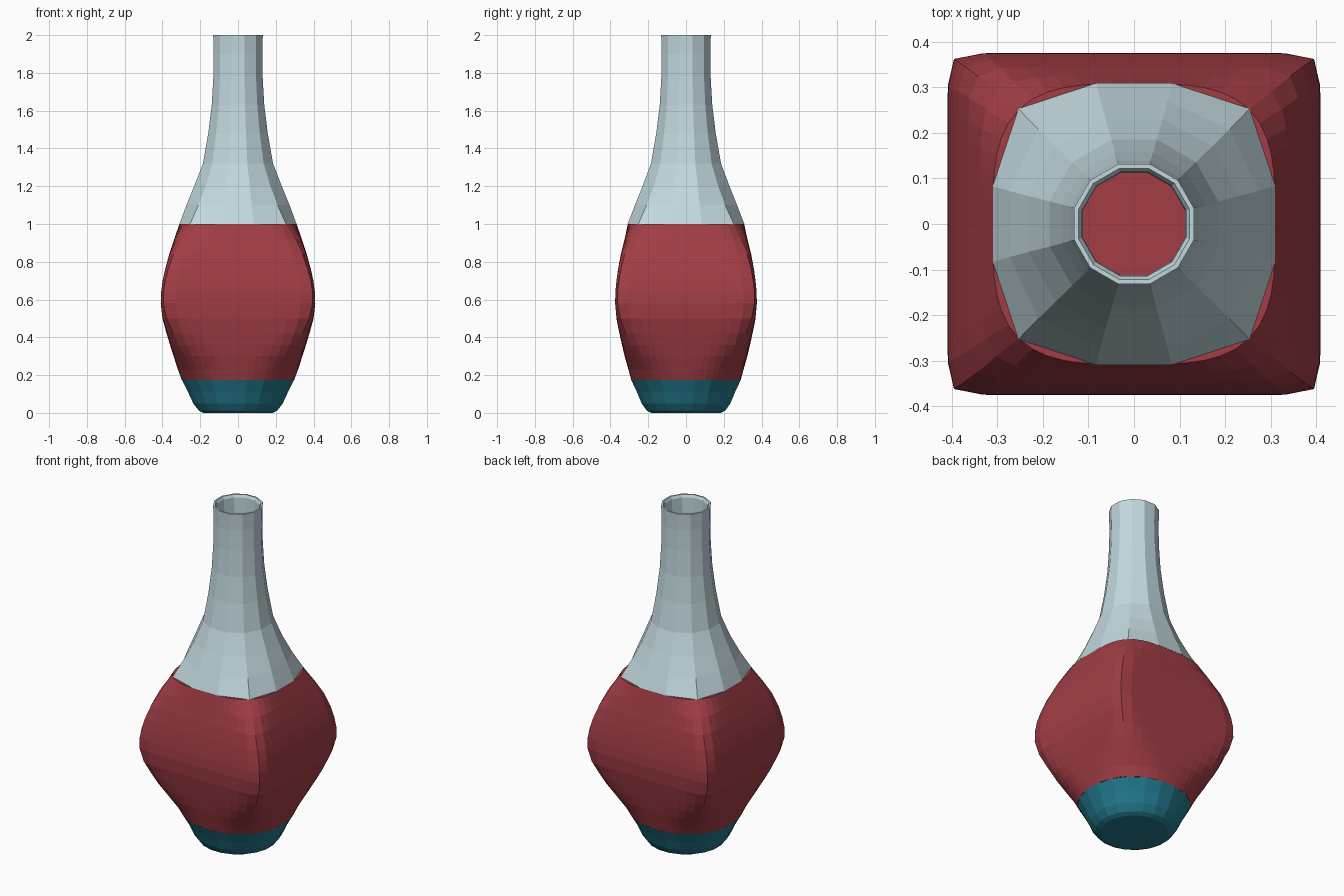
import bpy, bmesh, math

if "Cube" in bpy.data.objects:
    bpy.data.objects.remove(bpy.data.objects["Cube"])


def material(name, rgb):
    m = bpy.data.materials.new(name)
    m.diffuse_color = (*rgb, 1.0)
    m.use_nodes = True
    m.node_tree.nodes["Principled BSDF"].inputs["Base Color"].default_value = m.diffuse_color
    return m


PALE = material("pale blue grey", (0.54, 0.69, 0.73))
RED = material("brick red", (0.36, 0.047, 0.06))
TEAL = material("deep teal", (0.016, 0.19, 0.26))


def loft(name, rings, sides, mat, cap_first=False, cap_last=False):
    """Skin superellipse rings: (z, half width x, half width y, squareness)."""
    bm = bmesh.new()
    loops = []
    for z, a, b, n in rings:
        loop = []
        for i in range(sides):
            t = 2 * math.pi * (i + 0.5) / sides
            c, s = math.cos(t), math.sin(t)
            r = (abs(c) ** n + abs(s) ** n) ** (-1 / n)
            loop.append(bm.verts.new((a * r * c, b * r * s, z)))
        loops.append(loop)
    for lo, hi in zip(loops, loops[1:]):
        for i in range(sides):
            j = (i + 1) % sides
            bm.faces.new((lo[i], lo[j], hi[j], hi[i]))
    if cap_first:
        bm.faces.new(loops[0][::-1])
    if cap_last:
        bm.faces.new(loops[-1])
    mesh = bpy.data.meshes.new(name)
    bm.to_mesh(mesh)
    bm.free()
    mesh.materials.append(mat)
    ob = bpy.data.objects.new(name, mesh)
    bpy.context.collection.objects.link(ob)
    return ob


# Rounded foot
loft("foot", [
    (0.0, 0.185, 0.185, 2), (0.012, 0.21, 0.21, 2), (0.05, 0.24, 0.238, 2),
    (0.11, 0.268, 0.263, 2), (0.175, 0.30, 0.293, 2.15),
], 20, TEAL, cap_first=True)

# Square bulging body, then its inner wall down to the inside floor
outer = [
    (0.175, 0.298, 0.29, 2.2), (0.23, 0.318, 0.305, 2.5), (0.30, 0.341, 0.325, 3.5),
    (0.36, 0.36, 0.339, 5), (0.42, 0.378, 0.352, 7), (0.50, 0.40, 0.368, 12),
    (0.58, 0.409, 0.375, 20), (0.64, 0.407, 0.374, 22), (0.70, 0.399, 0.368, 20),
    (0.76, 0.386, 0.36, 16), (0.84, 0.364, 0.345, 11), (0.92, 0.338, 0.325, 6),
    (1.0, 0.31, 0.308, 3.4),
]
inner = [(max(z, 0.20), a - 0.02, b - 0.02, n) for z, a, b, n in reversed(outer)]
loft("body", outer + inner, 60, RED, cap_last=True)

# Twelve-sided neck: outside, lip, and hollow inside
neck = [
    (1.0, 0.311, 0.31, 3.4), (1.1, 0.277, 0.274, 2.5), (1.2, 0.239, 0.237, 2.1),
    (1.32, 0.192, 0.192, 2), (1.48, 0.163, 0.163, 2), (1.63, 0.144, 0.144, 2),
    (1.78, 0.135, 0.135, 2), (1.9, 0.133, 0.133, 2), (2.0, 0.136, 0.136, 2),
]
lip = [(2.0, 0.126, 0.126, 2), (1.985, 0.118, 0.118, 2)]
bore = [(z, a - 0.017, b - 0.017, n) for z, a, b, n in reversed(neck[:-1])]
loft("neck", neck + lip + bore, 12, PALE)
